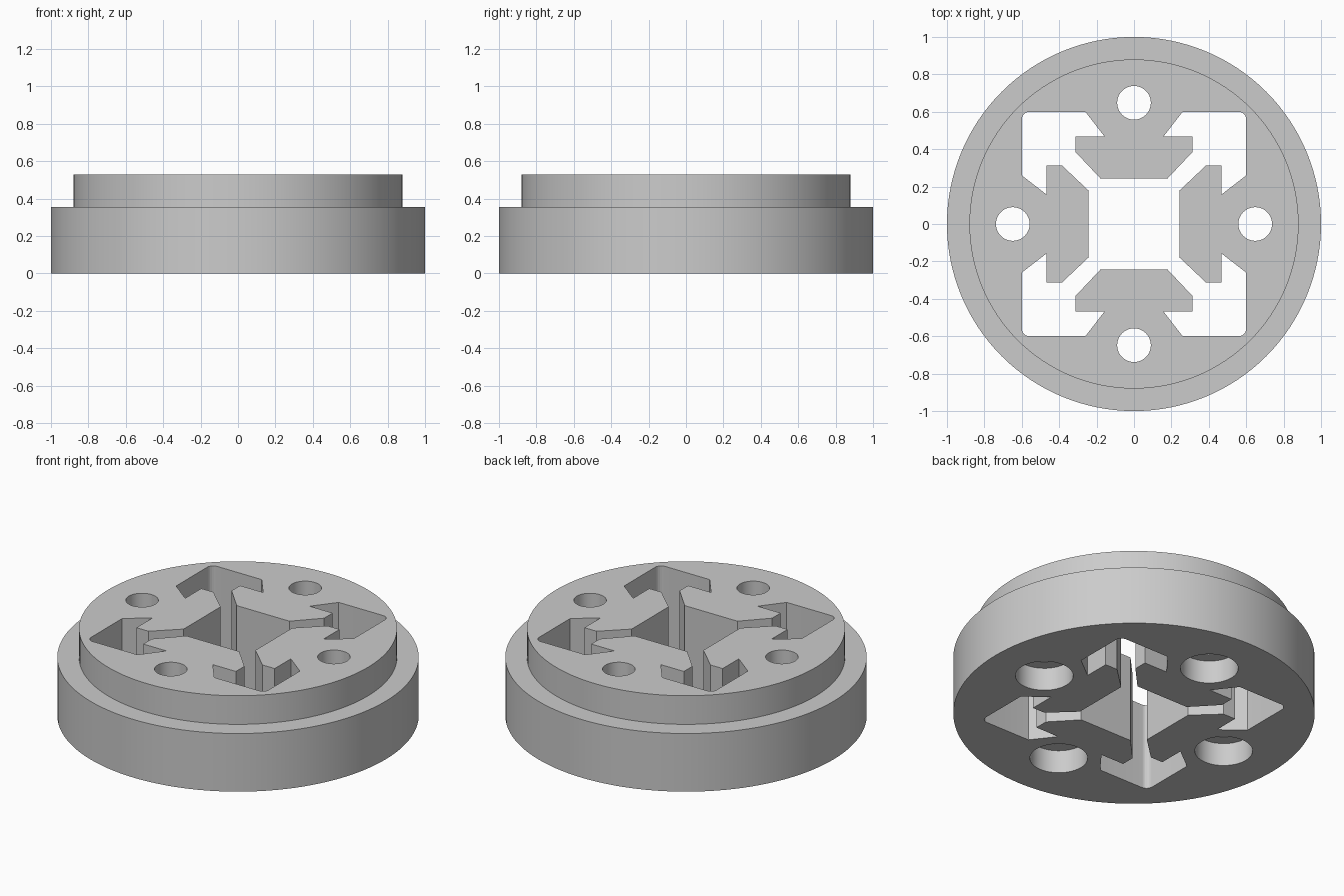
import bpy, bmesh
from math import pi, cos, sin, radians
from mathutils import Matrix, Vector

cube = bpy.data.objects.get("Cube")
if cube:
    bpy.data.objects.remove(cube, do_unlink=True)

R_BASE, R_STEP, Z_STEP, Z_TOP = 1.0, 0.88, 0.355, 0.53
HOLE_DIST, R_HOLE, R_BORE, BORE_DEPTH = 0.648, 0.09, 0.16, 0.14

grey = bpy.data.materials.new("light_grey")
grey.use_nodes = True
colour = (0.6, 0.6, 0.6, 1)
grey.diffuse_color = colour
grey.node_tree.nodes["Principled BSDF"].inputs["Base Color"].default_value = colour


def make_object(name, bm):
    bmesh.ops.recalc_face_normals(bm, faces=bm.faces)
    mesh = bpy.data.meshes.new(name)
    bm.to_mesh(mesh)
    bm.free()
    mesh.materials.append(grey)
    obj = bpy.data.objects.new(name, mesh)
    bpy.context.collection.objects.link(obj)
    return obj


def circle(radius, count, cx=0, cy=0):
    return [(cx + radius * cos(2 * pi * i / count),
             cy + radius * sin(2 * pi * i / count)) for i in range(count)]


def prism(name, outline, z0, z1):
    bm = bmesh.new()
    face = bm.faces.new([bm.verts.new((x, y, z0)) for x, y in outline])
    ext = bmesh.ops.extrude_face_region(bm, geom=[face], use_keep_orig=True)
    top = [v for v in ext["geom"] if isinstance(v, bmesh.types.BMVert)]
    bmesh.ops.translate(bm, verts=top, vec=(0, 0, z1 - z0))
    return make_object(name, bm)


# Stepped round body: rings joined into one closed shell
bm = bmesh.new()
rings = [[bm.verts.new((x, y, z)) for x, y in circle(r, 128)]
         for r, z in ((R_BASE, 0), (R_BASE, Z_STEP), (R_STEP, Z_STEP), (R_STEP, Z_TOP))]
for low, high in zip(rings, rings[1:]):
    for i in range(128):
        j = (i + 1) % 128
        bm.faces.new((low[i], low[j], high[j], high[i]))
bm.faces.new(rings[0])
bm.faces.new(rings[-1])
body = make_object("slotted_stepped_disc", bm)

# Through opening: one quarter of the outline, repeated round the centre
half = [(0.242, 0.178), (0.385, 0.313), (0.467, 0.313), (0.467, 0.157), (0.6, 0.26)]
fillet = [(0.56 + 0.04 * cos(radians(a)), 0.56 + 0.04 * sin(radians(a)))
          for a in range(0, 91, 15)]
quarter = half + fillet + [(y, x) for x, y in reversed(half)]
opening = []
for k in range(4):
    turn = Matrix.Rotation(k * pi / 2, 2)
    opening += [tuple(turn @ Vector(p)) for p in quarter]
cutters = [prism("opening_cutter", opening, -0.1, Z_TOP + 0.1)]

# Four screw holes, counterbored from the underside
for k in range(4):
    cx, cy = HOLE_DIST * cos(k * pi / 2), HOLE_DIST * sin(k * pi / 2)
    cutters.append(prism("screw_hole_cutter", circle(R_HOLE, 48, cx, cy), -0.1, Z_TOP + 0.1))
    cutters.append(prism("counterbore_cutter", circle(R_BORE, 48, cx, cy), -0.1, BORE_DEPTH))

# Cut and bake the result
bpy.ops.object.select_all(action="DESELECT")
bpy.context.view_layer.objects.active = body
body.select_set(True)
for cutter in cutters:
    mod = body.modifiers.new("cut", "BOOLEAN")
    mod.operation = "DIFFERENCE"
    mod.solver = "EXACT"
    mod.object = cutter
    cutter.hide_render = True
    bpy.ops.object.modifier_apply(modifier=mod.name)
for cutter in cutters:
    bpy.data.objects.remove(cutter, do_unlink=True)

bpy.ops.object.shade_smooth_by_angle(angle=radians(14))
